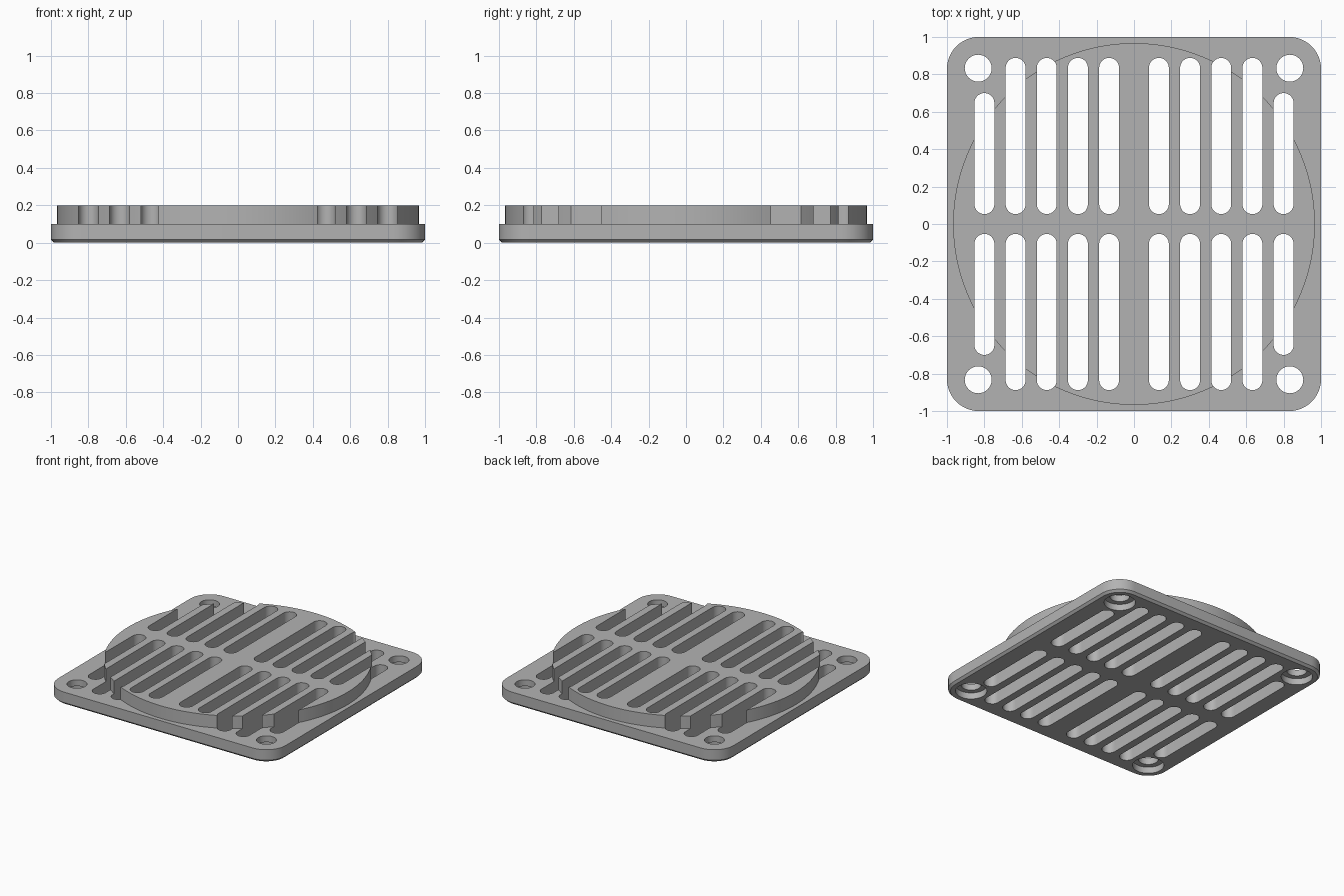
import bpy, bmesh, math

if "Cube" in bpy.data.objects:
    bpy.data.objects.remove(bpy.data.objects["Cube"])

gray = bpy.data.materials.new("light_gray")
gray.diffuse_color = (0.45, 0.45, 0.45, 1)
gray.use_nodes = True
gray.node_tree.nodes["Principled BSDF"].inputs["Base Color"].default_value = gray.diffuse_color


def rounded(hx, hy, r, n, cx=0, cy=0):
    """Outline of a rounded rectangle with half sizes hx, hy."""
    pts = []
    for k, (sx, sy) in enumerate([(1, 1), (-1, 1), (-1, -1), (1, -1)]):
        for i in range(n + 1):
            a = math.pi / 2 * (k + i / n)
            pts.append((cx + sx * (hx - r) + r * math.cos(a),
                        cy + sy * (hy - r) + r * math.sin(a)))
    return pts


def circle(r, n, cx=0, cy=0):
    return [(cx + r * math.cos(2 * math.pi * i / n),
             cy + r * math.sin(2 * math.pi * i / n)) for i in range(n)]


def loft(bm, layers):
    """Solid through stacked outlines given as (outline, z)."""
    rings = [[bm.verts.new((x, y, z)) for x, y in pts] for pts, z in layers]
    n = len(rings[0])
    for a, b in zip(rings, rings[1:]):
        for i in range(n):
            j = (i + 1) % n
            bm.faces.new((a[i], a[j], b[j], b[i]))
    bm.faces.new(rings[0][::-1])
    bm.faces.new(rings[-1])


def make(name, solids):
    bm = bmesh.new()
    for layers in solids:
        loft(bm, layers)
    bmesh.ops.remove_doubles(bm, verts=bm.verts, dist=1e-5)
    bmesh.ops.recalc_face_normals(bm, faces=bm.faces)
    me = bpy.data.meshes.new(name)
    bm.to_mesh(me)
    bm.free()
    me.materials.append(gray)
    ob = bpy.data.objects.new(name, me)
    bpy.context.collection.objects.link(ob)
    return ob


def boolean(target, other, op):
    m = target.modifiers.new(op.lower(), 'BOOLEAN')
    m.operation, m.solver, m.object = op, 'EXACT', other
    bpy.context.view_layer.objects.active = target
    bpy.ops.object.modifier_apply(modifier=m.name)
    bpy.data.objects.remove(other)


# square base with rounded corners and a chamfered lower edge
grate = make("drain_grate", [[(rounded(0.983, 0.983, 0.153, 12), 0),
                              (rounded(1, 1, 0.17, 12), 0.017),
                              (rounded(1, 1, 0.17, 12), 0.1)]])

# raised round step
disc = make("round_step", [[(circle(0.967, 128), 0.05), (circle(0.967, 128), 0.2)]])
boolean(grate, disc, 'UNION')

# long slots, the outermost pair shorter
slots = []
for sx in (-1, 1):
    for sy in (-1, 1):
        for i in range(5):
            y0, y1 = 0.053, (0.7 if i == 4 else 0.888)
            o = rounded(0.0532, (y1 - y0) / 2, 0.053, 8,
                        sx * (0.133 + i * 0.1667), sy * (y0 + y1) / 2)
            slots.append([(o, -0.1), (o, 0.3)])
boolean(grate, make("slot_cutter", slots), 'DIFFERENCE')

# corner screw holes, recessed from below
for r, top in ((0.072, 0.3), (0.113, 0.05)):
    holes = [[(circle(r, 32, sx * 0.833, sy * 0.833), -0.1),
              (circle(r, 32, sx * 0.833, sy * 0.833), top)]
             for sx in (-1, 1) for sy in (-1, 1)]
    boolean(grate, make("hole_cutter", holes), 'DIFFERENCE')

# smooth the curved walls, keep edges sharp
bpy.ops.object.select_all(action='DESELECT')
grate.select_set(True)
bpy.context.view_layer.objects.active = grate
bpy.ops.object.shade_smooth_by_angle(angle=math.radians(30))
